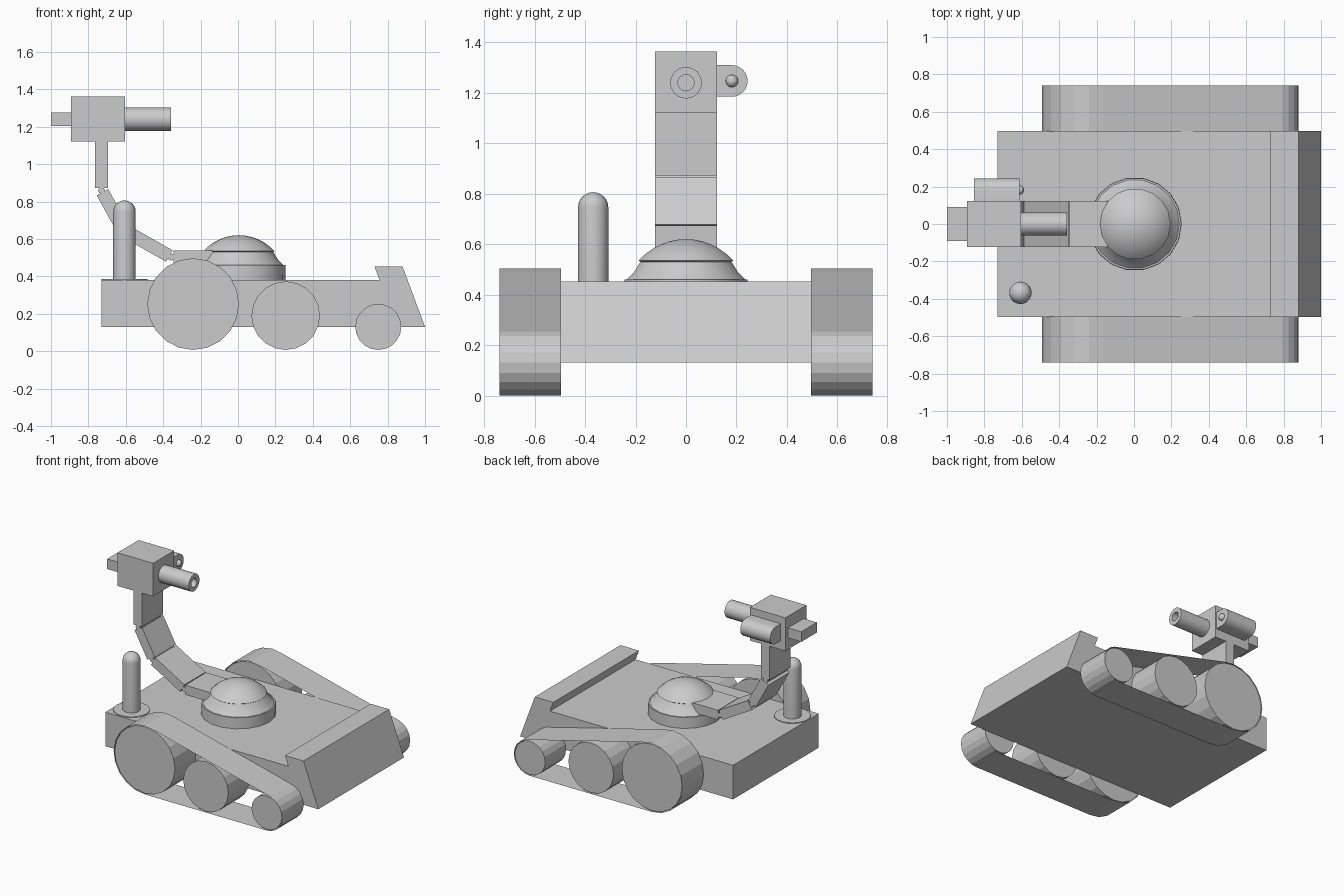
import bpy, bmesh, math
from mathutils import Vector, Matrix
from mathutils.geometry import convex_hull_2d

if "Cube" in bpy.data.objects:
    bpy.data.objects.remove(bpy.data.objects["Cube"])


def finish(name, bm, smooth=False):
    bmesh.ops.recalc_face_normals(bm, faces=bm.faces)
    me = bpy.data.meshes.new(name)
    bm.to_mesh(me)
    bm.free()
    ob = bpy.data.objects.new(name, me)
    bpy.context.collection.objects.link(ob)
    if smooth:
        for p in me.polygons:
            p.use_smooth = True
        me.set_sharp_from_angle(angle=math.radians(35))
    return ob


def extrude_xz(name, pts, y0, y1, caps=True):
    """Sweep a closed (x, z) profile along y."""
    bm = bmesh.new()
    a = [bm.verts.new((x, y0, z)) for x, z in pts]
    b = [bm.verts.new((x, y1, z)) for x, z in pts]
    n = len(pts)
    for i in range(n):
        j = (i + 1) % n
        bm.faces.new((a[i], a[j], b[j], b[i]))
    if caps:
        bm.faces.new(a)
        bm.faces.new(b)
    return finish(name, bm)


def lathe(name, prof, origin, steps, axis='Z', smooth=True):
    """Revolve a (radius, height) profile about z, optionally turned onto x."""
    bm = bmesh.new()
    vs = [bm.verts.new((r, 0, h)) for r, h in prof]
    es = [bm.edges.new(p) for p in zip(vs, vs[1:])]
    bmesh.ops.spin(bm, geom=vs + es, axis=(0, 0, 1), cent=(0, 0, 0),
                   angle=math.tau, steps=steps)
    bmesh.ops.remove_doubles(bm, verts=bm.verts, dist=1e-4)
    m = Matrix.Translation(origin)
    if axis == 'X':
        m = m @ Matrix.Rotation(math.pi / 2, 4, 'Y')
    bm.transform(m)
    return finish(name, bm, smooth)


def box(name, x0, x1, y0, y1, z0, z1):
    return extrude_xz(name, [(x0, z0), (x1, z0), (x1, z1), (x0, z1)], y0, y1)


def circle(cx, cz, r, n=20):
    return [(cx + r * math.cos(math.tau * i / n + math.pi / 2),
             cz + r * math.sin(math.tau * i / n + math.pi / 2)) for i in range(n)]


def arc(r, z, h, n=6):
    """Cap outline from (r, z) up to the axis at z + h."""
    big = (r * r + h * h) / (2 * h)
    a = math.asin(min(1, r / big))
    return [(big * math.sin(a * (1 - i / n)),
             z + h - big + big * math.cos(a * (1 - i / n))) for i in range(n + 1)]


# Hull with raised, sloping nose
extrude_xz("hull", [(-0.73, 0.13), (1.0, 0.13), (0.88, 0.452), (0.73, 0.452),
                    (0.757, 0.38), (-0.73, 0.38)], -0.497, 0.497)

# Wheels and the thin track band wrapped around them, both sides
wheels = [("rear", -0.24, 0.245), ("middle", 0.255, 0.183), ("front", 0.75, 0.123)]
GAP = 0.007
for side, s in (("right", -1), ("left", 1)):
    outline = []
    for label, x, r in wheels:
        extrude_xz(f"{side}_{label}_wheel", circle(x, r + GAP, r), s * 0.497, s * 0.738)
        outline += circle(x, r + GAP, r + GAP)
    hull = convex_hull_2d([Vector(p) for p in outline])
    extrude_xz(f"{side}_track", [outline[i] for i in hull], s * 0.495, s * 0.74, caps=False)

# Domed turret
lathe("turret", [(0, 0.378), (0.25, 0.378), (0.248, 0.46), (0.238, 0.46), (0.21, 0.488),
                 (0.183, 0.53)] + arc(0.19, 0.535, 0.085), (0.005, 0, 0), 18)

# Jointed arm: plates with narrow hinges between them
joints = [(-0.08, 0.503), (-0.357, 0.503), (-0.615, 0.65), (-0.73, 0.86), (-0.73, 1.125)]
T = 0.035
for i in range(4):
    p, q = Vector(joints[i]), Vector(joints[i + 1])
    d = (q - p).normalized()
    n = Vector((-d.y, d.x)) * T
    if i > 0:
        p = p + d * 0.012
    if i < 3:
        q = q - d * 0.012
    extrude_xz(f"arm_segment_{i + 1}", [p + n, q + n, q - n, p - n], -0.122, 0.122)
for i in (1, 2, 3):
    extrude_xz(f"arm_hinge_{i}", circle(*joints[i], 0.018, 8), -0.12, 0.12)

# Head with rear block and hollow barrel
box("head", -0.893, -0.604, -0.122, 0.122, 1.12, 1.363)
box("head_rear_block", -1.0, -0.893, -0.09, 0.09, 1.203, 1.277)
lathe("barrel", [(0.0625, -0.01), (0.0625, 0.247), (0.032, 0.247), (0.032, 0.02), (0, 0.02)],
      (-0.604, 0, 1.24), 24, 'X')

# Round-sided pod on the head with a small lens
bm = bmesh.new()
cy, cz, r = 0.182, 1.247, 0.0625
prof = [(0.122, cz - r)] + [(cy + r * math.cos(a), cz + r * math.sin(a)) for a in
                            [math.pi * (k / 12 - 0.5) for k in range(13)]] + [(0.122, cz + r)]
face = bm.faces.new([bm.verts.new((-0.855, y, z)) for y, z in prof])
ext = bmesh.ops.extrude_face_region(bm, geom=[face], use_keep_orig=True)
bmesh.ops.translate(bm, vec=(0.243, 0, 0),
                    verts=[g for g in ext["geom"] if isinstance(g, bmesh.types.BMVert)])
finish("side_pod", bm, True)
bm = bmesh.new()
bmesh.ops.create_uvsphere(bm, u_segments=16, v_segments=8, radius=0.025,
                          matrix=Matrix.Translation((-0.612, cy, cz)))
finish("pod_lens", bm, True)

# Round-topped post on a thin flange
lathe("post", [(0, 0.378), (0.06, 0.378)] + arc(0.06, 0.746, 0.06), (-0.607, -0.368, 0), 20)
lathe("post_flange", [(0, 0.378), (0.122, 0.378), (0.122, 0.385), (0, 0.385)],
      (-0.607, -0.368, 0), 20)
